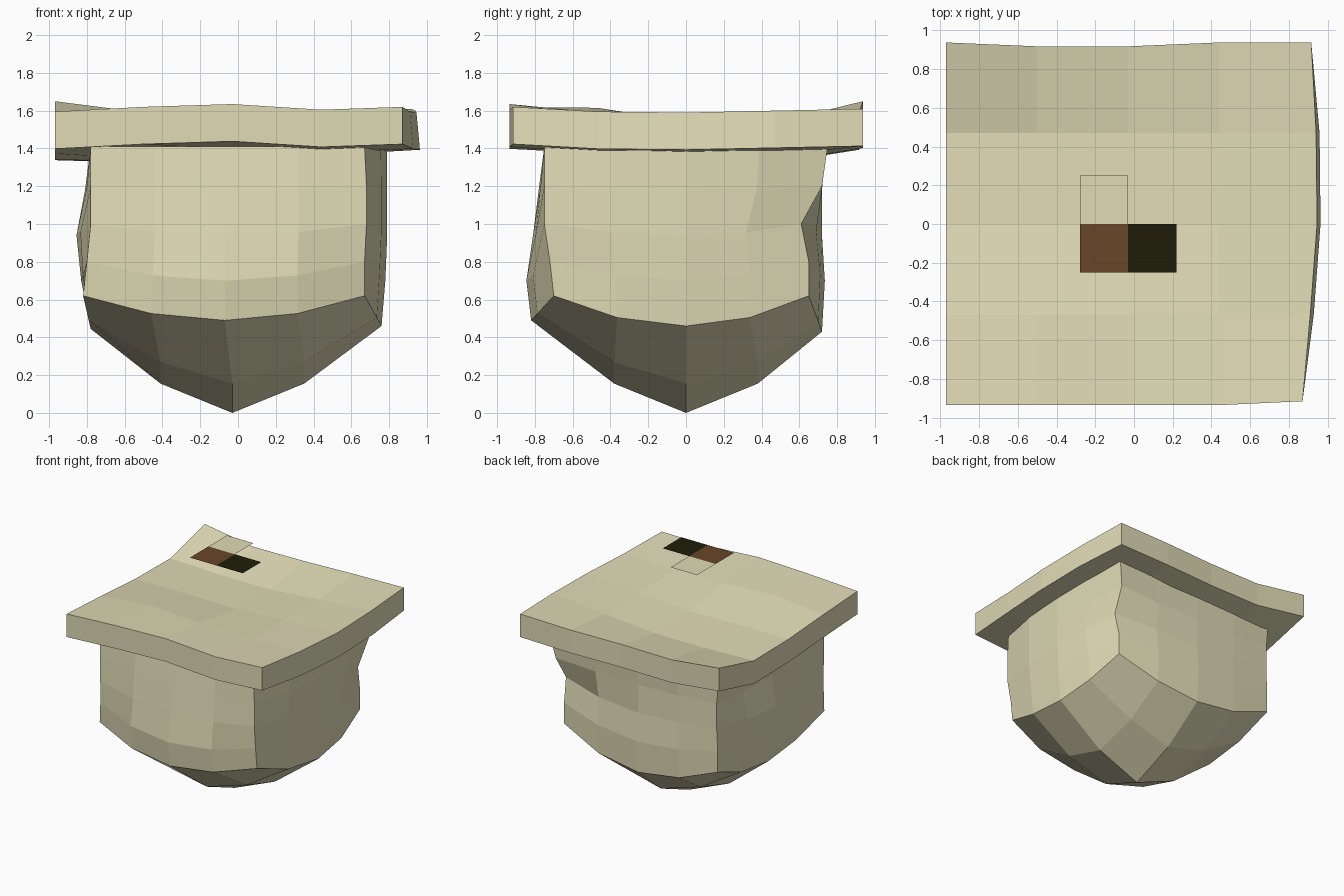
import bpy
import bmesh

cube = bpy.data.objects.get("Cube")
if cube:
    bpy.data.objects.remove(cube)


def material(name, color):
    mat = bpy.data.materials.new(name)
    mat.use_nodes = True
    mat.diffuse_color = (*color, 1)
    mat.node_tree.nodes["Principled BSDF"].inputs["Base Color"].default_value = (*color, 1)
    return mat


beige = material("pale beige", (0.75, 0.71, 0.47))
brown = material("wood brown", (0.14, 0.063, 0.021))
dark = material("dark olive", (0.013, 0.012, 0.003))


def finish(bm, name, mat):
    bmesh.ops.recalc_face_normals(bm, faces=bm.faces)
    mesh = bpy.data.meshes.new(name)
    bm.to_mesh(mesh)
    bm.free()
    mesh.materials.append(mat)
    obj = bpy.data.objects.new(name, mesh)
    bpy.context.collection.objects.link(obj)
    return obj


N = 4
CELLS = [(i, j) for j in range(N) for i in range(N)]
# Grid positions around the rim, counter-clockwise from the front left corner
RIM = ([(i, 0) for i in range(N)] + [(N, j) for j in range(N)]
       + [(N - i, N) for i in range(N)] + [(0, N - j) for j in range(N)])


def quad(bm, grid, i, j):
    bm.faces.new([grid[i, j], grid[i + 1, j], grid[i + 1, j + 1], grid[i, j + 1]])


# Wavy square slab on top: heights run front to back, left to right
heights = [
    (1.595, 1.62, 1.635, 1.605, 1.62),
    (1.57, 1.615, 1.59, 1.575, 1.595),
    (1.54, 1.54, 1.53, 1.56, 1.59),
    (1.535, 1.52, 1.52, 1.56, 1.60),
    (1.65, 1.59, 1.595, 1.60, 1.61),
]
right_edge = (0.87, 0.91, 0.945, 0.94, 0.915)
thickness = 0.197
bm = bmesh.new()
top, under = {}, {}
for j, row in enumerate(heights):
    for i, z in enumerate(row):
        x = right_edge[j] if i == N else -0.97 + 0.47 * i
        y = -0.935 + 0.468 * j
        if j == N and i in (1, 2):
            y -= 0.02
        if j == 0 and i == N:
            y += 0.02
        flare = 0.018 if i == N and 0 < j < N else 0
        top[i, j] = bm.verts.new((x, y, z))
        under[i, j] = bm.verts.new((x + flare, y, z - thickness))
for i, j in CELLS:
    quad(bm, top, i, j)
    quad(bm, under, i, j)
for a, b in zip(RIM, RIM[1:] + RIM[:1]):
    bm.faces.new([under[a], under[b], top[b], top[a]])
finish(bm, "top_slab", beige)

# Rounded box body: each level has four corners and four bulging side middles
corner_z = (0.62, 0.80, 1.0, 1.20, 1.41)
middle_z = (0.46, 0.70, 0.94, 1.18, 1.41)
front_left_x = (-0.82, -0.80, -0.78, -0.78, -0.78)
front_right_x = (0.67, 0.67, 0.68, 0.68, 0.67)
back_right_x = (0.70, 0.70, 0.71, 0.73, 0.77)
back_left_x = (-0.79, -0.79, -0.78, -0.78, -0.80)
front_y = (-0.70, -0.72, -0.75, -0.75, -0.75)
back_y = (0.65, 0.65, 0.61, 0.72, 0.75)
left_bulge = (-0.78, -0.83, -0.855, -0.81, -0.78)
right_bulge = (0.76, 0.78, 0.79, 0.79, 0.79)
front_bulge = (-0.82, -0.845, -0.81, -0.78, -0.75)
back_bulge = (0.72, 0.735, 0.72, 0.72, 0.74)


def level_points(k):
    """Corners, middles and quarter points of one level, in RIM order."""
    z = corner_z[k]
    corners = [(front_left_x[k], front_y[k], z), (front_right_x[k], front_y[k], z),
               (back_right_x[k], back_y[k], z), (back_left_x[k], 0.7, z)]
    mz = middle_z[k]
    tilt = 0.03 if k == 0 else 0  # the lower edge sits higher at the front
    middles = [(-0.07, front_bulge[k], mz + tilt), (right_bulge[k], 0, mz),
               (-0.05, back_bulge[k], mz - tilt), (left_bulge[k], 0, mz - tilt / 2)]
    points = []
    for s in range(4):
        a, m, b = corners[s], middles[s], corners[(s + 1) % 4]
        along = s % 2  # axis running along this side

        def quarter(c):
            w = [0.48 if axis == along else 0.72 for axis in range(3)]
            return tuple(m[n] * w[n] + c[n] * (1 - w[n]) for n in range(3))

        points += [a, quarter(a), m, quarter(b)]
    return points


bm = bmesh.new()
rings = []
for k in range(N + 1):
    rings.append({key: bm.verts.new(p) for key, p in zip(RIM, level_points(k))})
for low, high in zip(rings, rings[1:]):
    for a, b in zip(RIM, RIM[1:] + RIM[:1]):
        bm.faces.new([low[a], low[b], high[b], high[a]])
bm.faces.new([rings[-1][key] for key in RIM])

# Domed underside
base = dict(rings[0])
for i in (-1, 0, 1):
    for j in (-1, 0, 1):
        z = (0, 0.155, 0.27)[abs(i) + abs(j)]
        base[i + 2, j + 2] = bm.verts.new((-0.03 + 0.38 * i, 0.38 * j, z))
for i, j in CELLS:
    quad(bm, base, i, j)
finish(bm, "body", beige)

# Three thin square tiles floating above the slab
size = 0.25
for name, x, y, mat in (("brown_tile", -0.28, -size, brown),
                        ("dark_tile", -0.03, -size, dark),
                        ("beige_tile", -0.28, 0, beige)):
    bm = bmesh.new()
    bm.faces.new([bm.verts.new((x + u * size, y + v * size, 2))
                  for u, v in ((0, 0), (1, 0), (1, 1), (0, 1))])
    tile = finish(bm, name, mat)
    if tile.data.polygons[0].normal.z < 0:
        tile.data.flip_normals()
